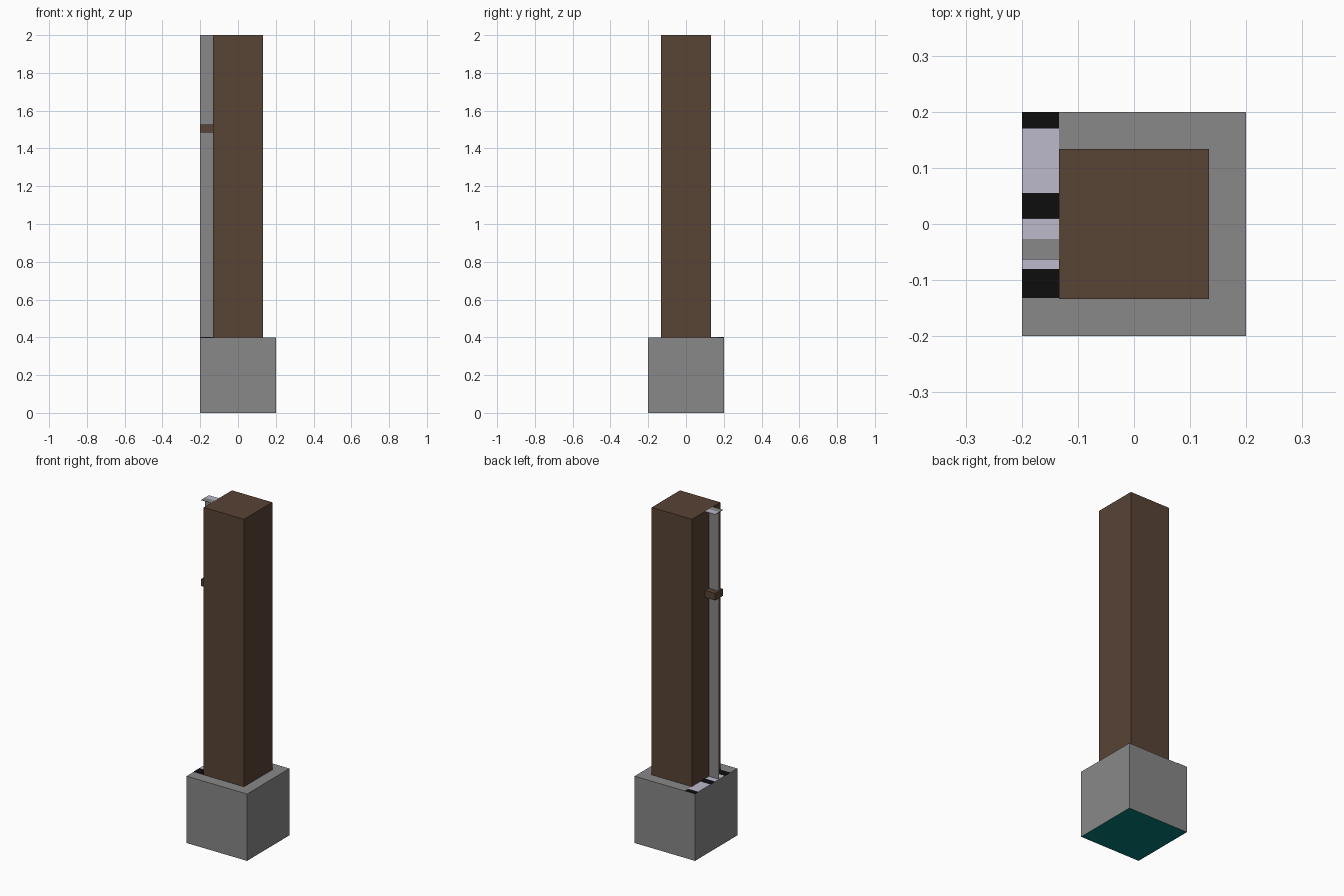
import bpy, bmesh

if "Cube" in bpy.data.objects:
    bpy.data.objects.remove(bpy.data.objects["Cube"])


def mat(name, rgb):
    # sRGB 0-255 to linear
    lin = [(c / 255 / 12.92) if c < 11 else ((c / 255 + 0.055) / 1.055) ** 2.4 for c in rgb]
    m = bpy.data.materials.new(name)
    m.diffuse_color = (*lin, 1)
    m.use_nodes = True
    m.node_tree.nodes["Principled BSDF"].inputs["Base Color"].default_value = m.diffuse_color
    return m


GREY = mat("stone grey", (136, 136, 136))
BROWN = mat("dark brown", (88, 67, 53))
LILAC = mat("pale lilac", (188, 184, 204))
BLACK = mat("black", (13, 13, 13))
TEAL = mat("teal", (6, 124, 124))


def box(name, x, y, z, *mats):
    """Box from (min, max) ranges; a second material goes on the underside."""
    bm = bmesh.new()
    bmesh.ops.create_cube(bm, size=1)
    for v in bm.verts:
        v.co = [r[0] if c < 0 else r[1] for c, r in zip(v.co, (x, y, z))]
    bm.normal_update()
    if len(mats) > 1:
        for f in bm.faces:
            f.material_index = int(f.normal.z < -0.5)
    me = bpy.data.meshes.new(name)
    bm.to_mesh(me)
    bm.free()
    for m in mats:
        me.materials.append(m)
    ob = bpy.data.objects.new(name, me)
    bpy.context.collection.objects.link(ob)
    return ob


P = 0.4 / 3            # post half width
SIDE = (-0.2, -P)      # strip beside the post on the left
FIN_Y = -0.027         # middle of the side fin

# Base block with teal underside, and the post
box("base_block", (-0.2, 0.2), (-0.2, 0.2), (0, 0.4), GREY, TEAL)
box("post", (-P, P), (-P, P), (0.4, 2), BROWN)

# Painted stripes on top of the base
stripes = [(0.17, 0.2, BLACK), (0.055, 0.17, LILAC), (0.01, 0.055, BLACK),
           (-0.08, 0.01, LILAC), (-0.132, -0.08, BLACK)]
for i, (y0, y1, m) in enumerate(stripes):
    box(f"base_stripe_{i + 1}", SIDE, (y0, y1), (0.4, 0.402), m)

# Thin upright fin on the left side
box("side_fin", SIDE, (FIN_Y - 0.001, FIN_Y + 0.001), (0.4, 1.998), GREY)

# Small bracket around the fin
box("bracket", SIDE, (-0.063, 0.01), (1.485, 1.527), BROWN)

# Two-tone cap plate at the top of the fin
box("cap_plate_back", SIDE, (FIN_Y, 0.01), (1.998, 2), LILAC)
box("cap_plate_front", SIDE, (-0.063, FIN_Y), (1.998, 2), GREY)
